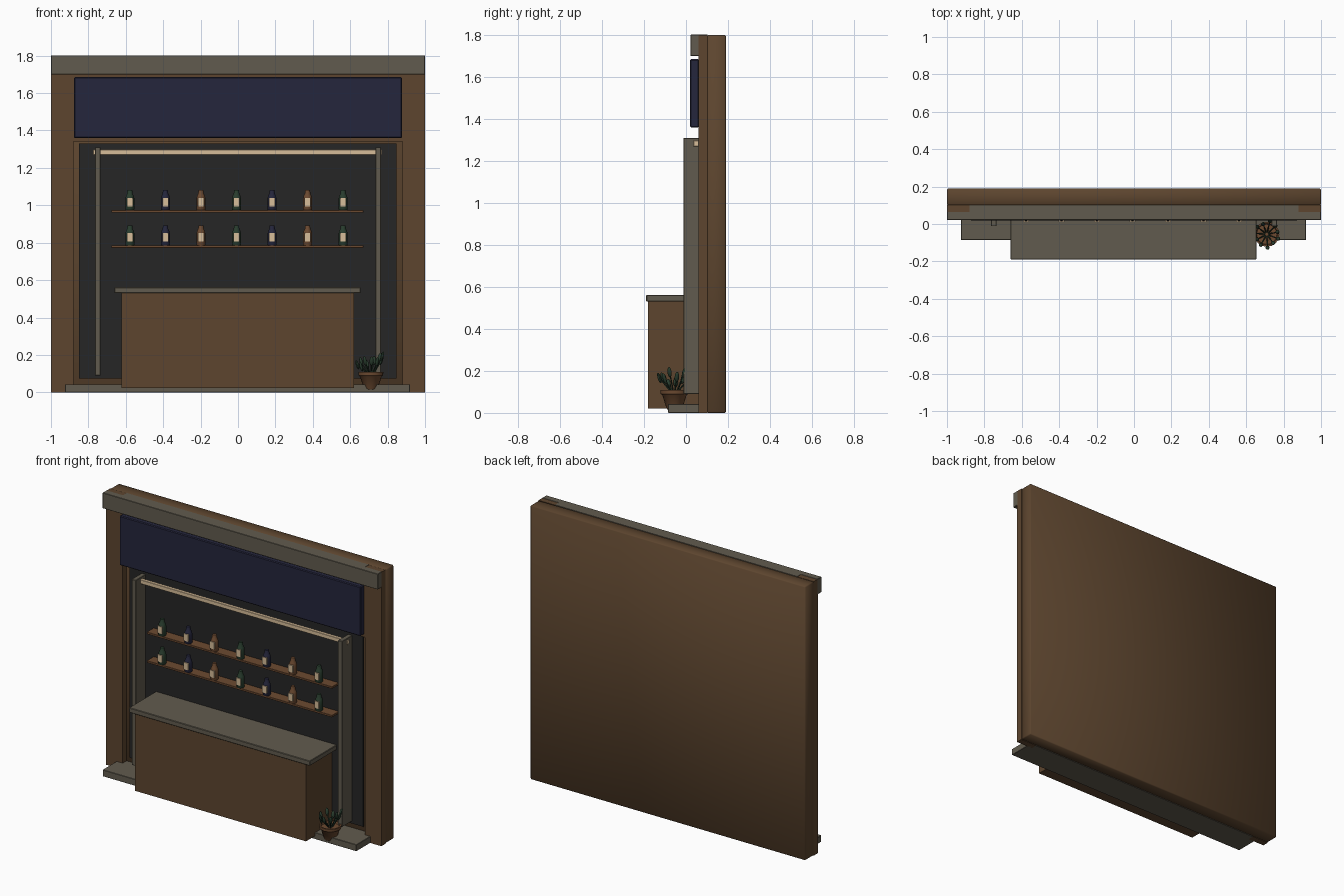
import bpy
import bmesh
import math
from mathutils import Vector, Matrix

cube = bpy.data.objects.get("Cube")
if cube:
    bpy.data.objects.remove(cube, do_unlink=True)


def material(name, rgb):
    m = bpy.data.materials.new(name)
    m.use_nodes = True
    m.diffuse_color = (*rgb, 1)
    shader = next(n for n in m.node_tree.nodes if n.type == "BSDF_PRINCIPLED")
    shader.inputs["Base Color"].default_value = (*rgb, 1)
    return m


wood = material("brown wood", (0.11, 0.06, 0.028))
warm = material("warm wood", (0.15, 0.068, 0.03))
stone = material("grey stone", (0.12, 0.105, 0.077))
navy = material("navy", (0.018, 0.019, 0.045))
black = material("charcoal", (0.019, 0.019, 0.019))
cream = material("cream", (0.68, 0.51, 0.32))
green = material("dark green", (0.022, 0.046, 0.027))


def finish(bm, name, mat, smooth=None):
    bmesh.ops.recalc_face_normals(bm, faces=bm.faces)
    mesh = bpy.data.meshes.new(name)
    bm.to_mesh(mesh)
    bm.free()
    mesh.materials.append(mat)
    ob = bpy.data.objects.new(name, mesh)
    bpy.context.collection.objects.link(ob)
    if smooth:
        bpy.ops.object.select_all(action="DESELECT")
        ob.select_set(True)
        bpy.context.view_layer.objects.active = ob
        bpy.ops.object.shade_smooth_by_angle(angle=math.radians(smooth))
    return ob


def box(name, mat, x, y, z, bevel=0.0, smooth=None):
    """Box from (min, max) ranges, with optional bevelled edges."""
    bm = bmesh.new()
    bmesh.ops.create_cube(bm, size=1)
    for v in bm.verts:
        v.co = [r[0] if c < 0 else r[1] for c, r in zip(v.co, (x, y, z))]
    if bevel:
        bmesh.ops.bevel(bm, geom=bm.edges[:], offset=bevel, segments=1, affect="EDGES")
    return finish(bm, name, mat, smooth)


def lathe(name, mat, profile, loc, sides=12, smooth=50):
    """Spin a (radius, height) profile around the vertical axis."""
    bm = bmesh.new()
    rings = [[bm.verts.new(Vector(loc) + Vector((r * math.cos(a), r * math.sin(a), h)))
              for a in (math.tau * i / sides for i in range(sides))] for r, h in profile]
    for low, high in zip(rings, rings[1:]):
        for i in range(sides):
            j = (i + 1) % sides
            bm.faces.new((low[i], low[j], high[j], high[i]))
    bm.faces.new(rings[0])
    bm.faces.new(rings[-1])
    return finish(bm, name, mat, smooth)


# Wall and facade frame
box("back_wall", wood, (-1, 1), (0.10, 0.19), (0, 1.8), 0.006, 60)
for side, s in (("left", 1), ("right", -1)):
    box(side + "_pilaster", wood, sorted((s * 0.88, s)), (0.06, 0.102), (0, 1.8))
    box(side + "_post", stone, sorted((s * 0.735, s * 0.765)), (-0.012, 0.092), (0.09, 1.31), 0.002)
box("header", wood, (-0.88, 0.88), (0.06, 0.102), (1.34, 1.70))
box("cornice", stone, (-1, 1), (0.022, 0.065), (1.70, 1.802), 0.002)
box("cornice_back", stone, (-0.88, 0.88), (0.06, 0.102), (1.70, 1.802))
box("sign_board", navy, (-0.877, 0.877), (0.02, 0.062), (1.36, 1.685), 0.005)
box("back_panel", black, (-0.85, 0.847), (0.09, 0.102), (0.075, 1.33))
box("light_bar", cream, (-0.775, 0.77), (0.035, 0.058), (1.27, 1.297), 0.002)

# Step and counter
box("step", stone, (-0.925, 0.92), (-0.085, 0.102), (0, 0.043), 0.002)
box("counter", wood, (-0.624, 0.62), (-0.18, 0.092), (0.022, 0.53))
box("counter_top", stone, (-0.66, 0.655), (-0.19, 0.092), (0.53, 0.562), 0.003)

# Shelves with labelled bottles
bottle = [(0.022, 0), (0.024, 0.004), (0.024, 0.062), (0.021, 0.076),
          (0.015, 0.088), (0.014, 0.1), (0.012, 0.107)]
for row, z in (("lower", 0.786), ("upper", 0.974)):
    box(row + "_shelf", warm, (-0.677, 0.67), (0.02, 0.092), (z - 0.013, z), 0.001)
    for i in range(7):
        x = -0.578 + i * 0.19
        name = f"{row}_bottle_{i + 1}"
        lathe(name, (green, navy, warm)[i % 3], bottle, (x, 0.039, z))
        box(name + "_label", cream, (x - 0.016, x + 0.016), (0.012, 0.021), (z + 0.02, z + 0.066))

# Potted plant
px, py = 0.71, -0.055
lathe("plant_pot", warm,
      [(0.034, 0.016), (0.038, 0.022), (0.058, 0.085), (0.066, 0.09), (0.067, 0.108),
       (0.058, 0.108), (0.054, 0.095)], (px, py, 0), 16)

bm = bmesh.new()
count = 11
for i in range(count):
    a = math.tau * i / count + 0.2
    reach = 0.058 + 0.014 * (i % 3) / 2
    tip_z = 0.165 + 0.018 * math.cos(a) + 0.012 * ((i * 2) % 3 - 1)
    base = Vector((px + 0.012 * math.cos(a), py + 0.012 * math.sin(a), 0.095))
    tip = Vector((px + reach * math.cos(a), py + reach * math.sin(a), tip_z))
    axis = tip - base
    turn = axis.to_track_quat("Z", "Y").to_matrix().to_4x4()
    bmesh.ops.create_cone(bm, cap_ends=True, segments=5, radius1=0.004, radius2=0.003,
                          depth=axis.length, matrix=Matrix.Translation((base + tip) / 2) @ turn)
    # Upright pointed leaf, leaning a little outward
    lean = Vector((math.cos(a) * 0.3, math.sin(a) * 0.3, 1)).to_track_quat("Z", "Y")
    place = Matrix.Translation(tip) @ lean.to_matrix().to_4x4()
    bmesh.ops.create_uvsphere(bm, u_segments=8, v_segments=6, radius=1,
                              matrix=place @ Matrix.Diagonal((0.011, 0.008, 0.026, 1)))
finish(bm, "plant_leaves", green, 50)
